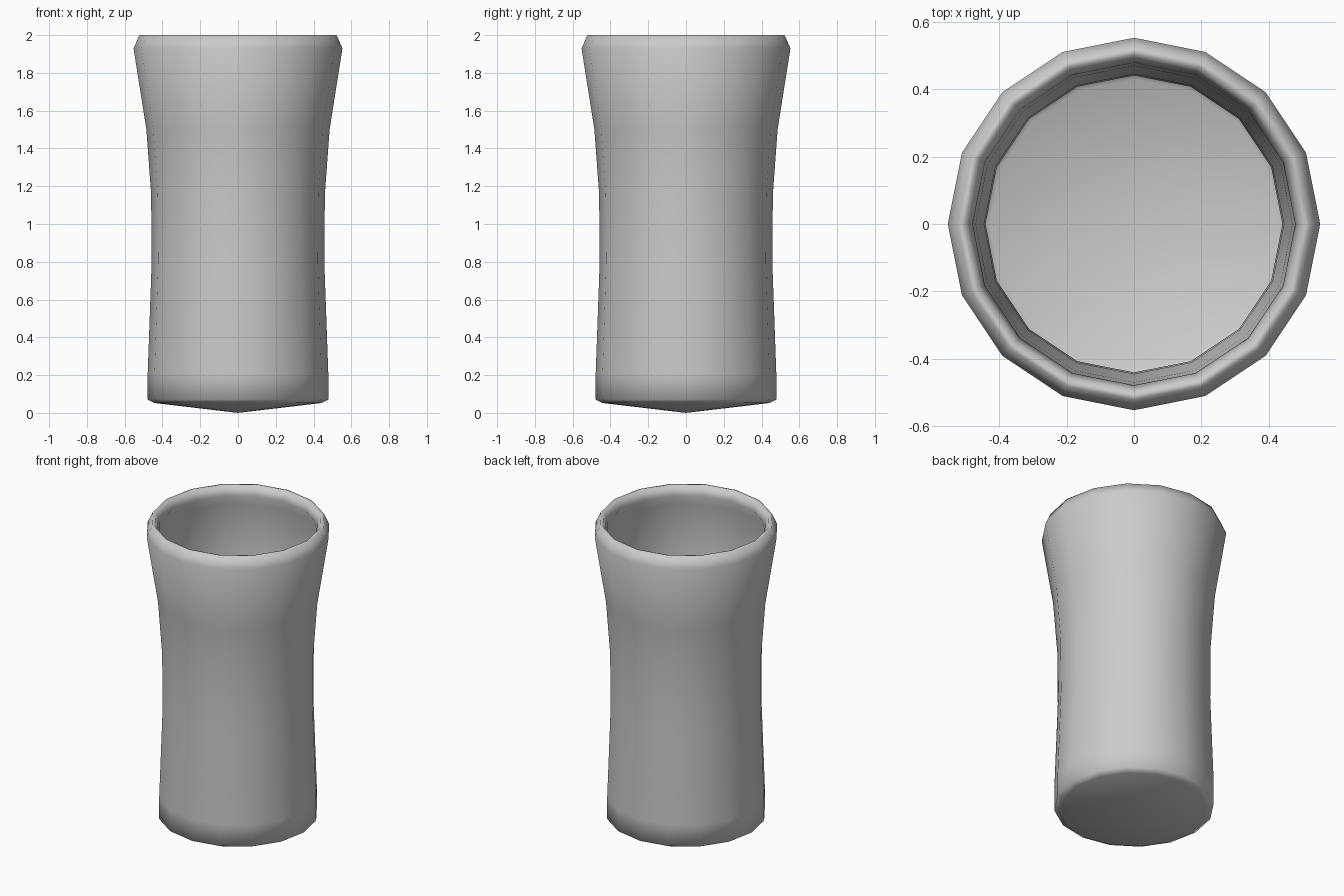
import bpy, bmesh, math

if "Cube" in bpy.data.objects:
    bpy.data.objects.remove(bpy.data.objects["Cube"])

SIDES = 16

# half profile (radius, height): base, outer wall, rolled rim, inner wall, floor
profile = [
    (0.00, 0.00), (0.44, 0.052), (0.478, 0.07), (0.478, 0.21), (0.457, 0.80),
    (0.460, 1.16), (0.485, 1.50), (0.553, 1.93),
    (0.522, 2.00), (0.503, 2.00), (0.479, 1.94), (0.515, 1.87),
    (0.470, 1.50), (0.445, 1.16), (0.441, 0.80), (0.461, 0.21),
    (0.461, 0.085), (0.43, 0.068), (0.00, 0.018),
]


def lathe(name, points, sides):
    """Spin a profile around z into a closed mesh."""
    bm = bmesh.new()
    rings = []
    for r, z in points:
        count = 1 if r == 0 else sides
        rings.append([bm.verts.new((r * math.cos(math.tau * i / sides),
                                    r * math.sin(math.tau * i / sides), z))
                      for i in range(count)])
    for a, b in zip(rings, rings[1:]):
        for i in range(sides):
            j = (i + 1) % sides
            quad = [a[i % len(a)], a[j % len(a)], b[j % len(b)], b[i % len(b)]]
            bm.faces.new(list(dict.fromkeys(quad)))
    bmesh.ops.recalc_face_normals(bm, faces=bm.faces)
    for f in bm.faces:
        f.smooth = True
    mesh = bpy.data.meshes.new(name)
    bm.to_mesh(mesh)
    bm.free()
    obj = bpy.data.objects.new(name, mesh)
    bpy.context.collection.objects.link(obj)
    return obj


# the tumbler
lathe("drinking_glass", profile, SIDES)
